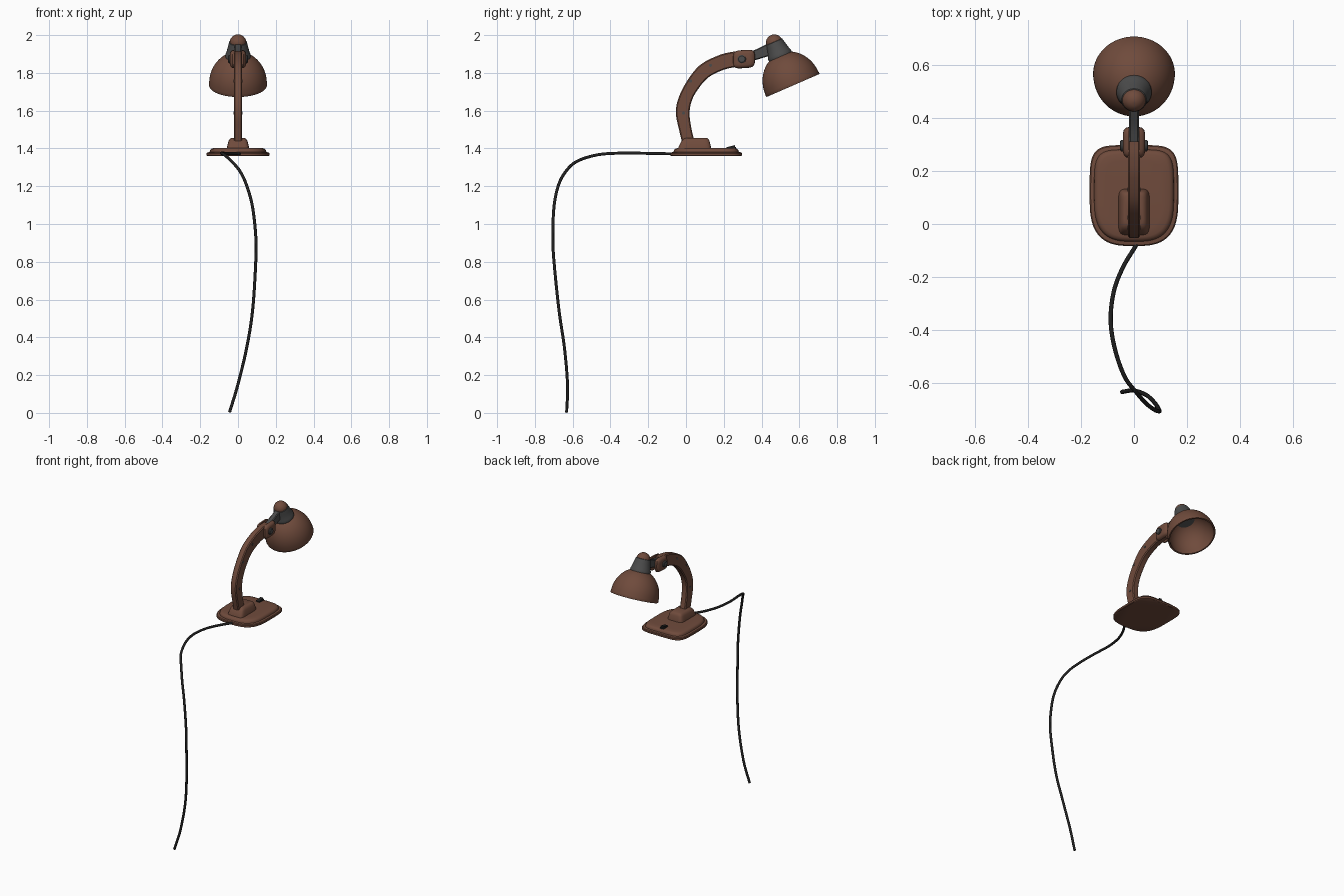
import bpy, bmesh, math
from mathutils import Vector, Matrix

if "Cube" in bpy.data.objects:
    bpy.data.objects.remove(bpy.data.objects["Cube"])


def material(name, rgb):
    m = bpy.data.materials.new(name)
    m.diffuse_color = (*rgb, 1)
    m.use_nodes = True
    m.node_tree.nodes["Principled BSDF"].inputs["Base Color"].default_value = m.diffuse_color
    return m


BROWN = material("brown_enamel", (0.16, 0.07, 0.045))
GREY = material("grey_metal", (0.07, 0.07, 0.07))
BLACK = material("black_rubber", (0.015, 0.015, 0.015))


def smooth(ob, angle=35):
    bpy.ops.object.select_all(action='DESELECT')
    ob.select_set(True)
    bpy.context.view_layer.objects.active = ob
    bpy.ops.object.shade_smooth_by_angle(angle=math.radians(angle))


def loft(name, rings, mat, matrix=None):
    """Skin a list of equal-length point rings and cap both ends."""
    bm = bmesh.new()
    vs = [[bm.verts.new(p) for p in r] for r in rings]
    n = len(rings[0])
    for a, b in zip(vs, vs[1:]):
        for i in range(n):
            j = (i + 1) % n
            bm.faces.new((a[i], a[j], b[j], b[i]))
    bm.faces.new(vs[0])
    bm.faces.new(vs[-1])
    bmesh.ops.recalc_face_normals(bm, faces=bm.faces)
    if matrix:
        bm.transform(matrix)
    me = bpy.data.meshes.new(name)
    bm.to_mesh(me)
    bm.free()
    me.materials.append(mat)
    ob = bpy.data.objects.new(name, me)
    bpy.context.collection.objects.link(ob)
    smooth(ob)
    return ob


def oval(hx, hy, n_pos=2, n_neg=None, count=64):
    """Superellipse outline with separate roundness for +y and -y halves."""
    pts = []
    for i in range(count):
        t = 2 * math.pi * i / count
        c, s = math.cos(t), math.sin(t)
        e = 2 / (n_pos if s >= 0 else (n_neg or n_pos))
        pts.append((math.copysign(abs(c) ** e * hx, c), math.copysign(abs(s) ** e * hy, s)))
    return pts


def lathe(name, profile, mat, matrix, count=64):
    return loft(name, [[(x, y, s) for x, y in oval(r, r, count=count)] for r, s in profile],
                mat, matrix)


def catmull(pts, steps=6):
    p = [Vector(q) for q in pts]
    p = [2 * p[0] - p[1]] + p + [2 * p[-1] - p[-2]]
    out = []
    for a, b, c, d in zip(p, p[1:], p[2:], p[3:]):
        for k in range(steps):
            t = k / steps
            out.append(0.5 * (2 * b + (c - a) * t + (2 * a - 5 * b + 4 * c - d) * t * t
                              + (3 * b - a - 3 * c + d) * t ** 3))
    return out + [p[-2]]


def bar(name, stations, w, c, mat):
    """Chamfered bar in the yz plane; stations are (outer y, z, inner y, z)."""
    rows = catmull([s[:2] for s in stations]), catmull([s[2:] for s in stations])
    rings = []
    for o, i in zip(*rows):
        d = (i - o).normalized() * c
        prof = [(-w + c, o), (w - c, o), (w, o + d), (w, i - d),
                (w - c, i), (-w + c, i), (-w, i - d), (-w, o + d)]
        rings.append([(x, q.x, q.y) for x, q in prof])
    return loft(name, rings, mat)


def across(x, y, z, side=1):
    """Frame whose local z runs along +x or -x."""
    return Matrix.Translation((x, y, z)) @ Matrix.Rotation(side * math.pi / 2, 4, 'Y')


# stepped base plate
loft("base", [[(x, y + 0.107, z) for x, y in oval(0.167 - d, 0.19 - d, 5, 3)]
              for d, z in [(0.004, 1.36), (0, 1.363), (0, 1.374), (0.004, 1.379), (0.017, 1.381),
                           (0.019, 1.39), (0.024, 1.397), (0.034, 1.401), (0.06, 1.403)]], BROWN)

# foot block that carries the arm
loft("foot_block", [[(x, y + cy, z) for x, y in oval(hx, hy, 6)]
                    for hx, hy, cy, z in [(0.06, 0.088, 0.045, 1.395), (0.058, 0.086, 0.046, 1.408),
                                          (0.051, 0.075, 0.05, 1.438), (0.044, 0.066, 0.053, 1.45),
                                          (0.034, 0.055, 0.055, 1.456)]], BROWN)

# curved arm
bar("arm", [(-0.018, 1.42, 0.05, 1.42), (-0.037, 1.50, 0.030, 1.50), (-0.053, 1.58, 0.019, 1.58),
            (-0.045, 1.65, 0.028, 1.645), (-0.005, 1.74, 0.058, 1.705), (0.07, 1.838, 0.115, 1.773),
            (0.17, 1.892, 0.19, 1.813), (0.25, 1.912, 0.255, 1.83), (0.31, 1.915, 0.31, 1.838)],
    0.022, 0.006, BROWN)

for k, (y, z) in enumerate([(-0.013, 1.587), (0.024, 1.757), (0.13, 1.84)]):
    lathe(f"arm_rivet_{k + 1}", [(0.008, -0.024), (0.008, 0.024)], GREY, across(0, y, z), 16)

# knuckle cheeks and bolts on both sides
for side, tag in ((1, "right"), (-1, "left")):
    loft(f"knuckle_cheek_{tag}",
         [[(side * x, p + 0.307, q + 1.873 + 0.06 * p) for p, q in oval(hy, hz, 4, count=40)]
          for x, hy, hz in [(0.018, 0.058, 0.048), (0.03, 0.056, 0.046),
                            (0.038, 0.048, 0.04), (0.042, 0.034, 0.031)]], BROWN)
    lathe(f"knuckle_bolt_{tag}", [(0.022, 0), (0.022, 0.008), (0.017, 0.012)], GREY,
          across(side * 0.04, 0.295, 1.873, side), 24)

# grey link from knuckle to lamp head
bar("head_link", [(0.29, 1.898, 0.29, 1.852), (0.36, 1.920, 0.36, 1.866),
                  (0.42, 1.948, 0.425, 1.885), (0.47, 1.97, 0.48, 1.90)], 0.018, 0.005, GREY)

# tilted lamp head: local z is the shade axis, origin at rim centre
head = Matrix.Translation((0, 0.566, 1.733)) @ Matrix.Rotation(math.radians(23.5), 4, 'X')
outer = [(0.05, 0.180)] + [(0.153 * math.cos(a), 0.012 + 0.172 * math.sin(a))
                           for a in [math.radians(d) for d in range(68, -1, -6)]]
inner = [(0.141 * math.cos(a), 0.01 + 0.16 * math.sin(a))
         for a in [math.radians(d) for d in range(0, 85, 7)]]
lathe("shade", outer + [(0.154, 0.004), (0.152, 0), (0.143, 0)] + inner, BROWN, head)
lathe("head_collar", [(0.064, 0.155), (0.066, 0.162), (0.066, 0.180), (0.062, 0.187),
                      (0.053, 0.225), (0.047, 0.25), (0.04, 0.254)], GREY, head)
lathe("head_cap", [(0.044, 0.235)] + [(0.044 * math.cos(a), 0.248 + 0.043 * math.sin(a))
      for a in [math.radians(d) for d in range(0, 86, 8)]], BROWN, head, 48)

# rocker switch on the base
loft("switch_frame", [[(x, y + 0.24, z) for x, y in oval(0.016, 0.026, 6, count=32)]
                      for z in (1.398, 1.408)], BLACK)
loft("switch_rocker", [[(x, y + 0.24, z + 0.25 * y * k) for x, y in oval(0.011, 0.02, 8, count=32)]
                       for z, k in ((1.40, 0), (1.413, 1))], BLACK)

# power cord: runs back along the table then hangs down
path = [(0.03, -0.04, 1.372), (0.005, -0.085, 1.372), (-0.04, -0.16, 1.373), (-0.075, -0.25, 1.375),
        (-0.088, -0.36, 1.375), (-0.072, -0.47, 1.366), (-0.035, -0.575, 1.333),
        (0.01, -0.635, 1.28), (0.045, -0.675, 1.206), (0.077, -0.699, 1.09), (0.095, -0.705, 0.92),
        (0.093, -0.697, 0.78), (0.077, -0.672, 0.54), (0.045, -0.643, 0.34),
        (-0.002, -0.627, 0.145), (-0.045, -0.632, 0.003)]
cu = bpy.data.curves.new("power_cord", 'CURVE')
cu.dimensions = '3D'
cu.bevel_depth = 0.008
cu.bevel_resolution = 3
cu.use_fill_caps = True
line = catmull(path)
sp = cu.splines.new('POLY')
sp.points.add(len(line) - 1)
for pt, v in zip(sp.points, line):
    pt.co = (*v, 1)
cu.materials.append(BLACK)
cord = bpy.data.objects.new("power_cord", cu)
bpy.context.collection.objects.link(cord)
bpy.ops.object.select_all(action='DESELECT')
cord.select_set(True)
bpy.context.view_layer.objects.active = cord
bpy.ops.object.convert(target='MESH')
smooth(bpy.context.view_layer.objects.active, 50)
